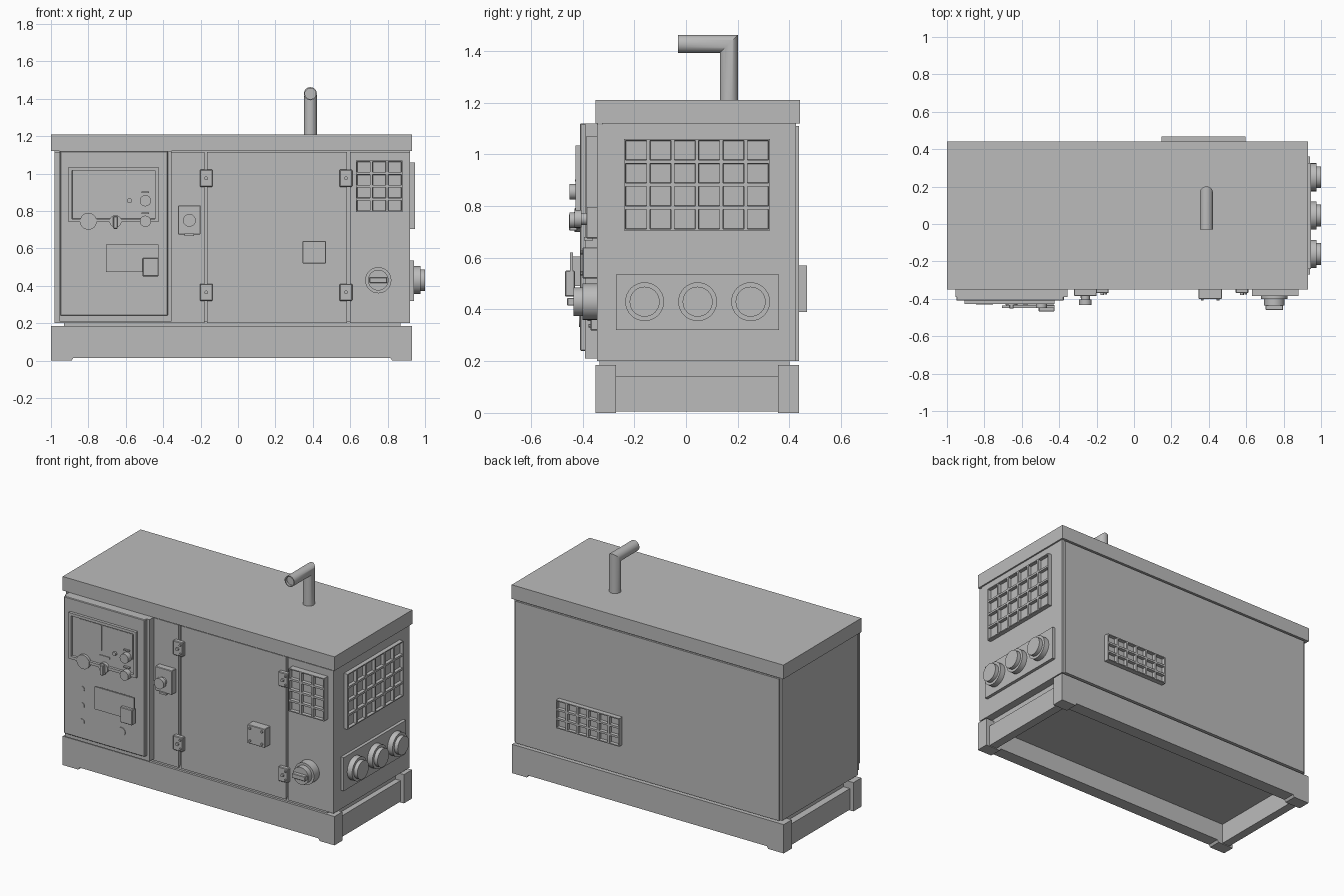
import bpy, bmesh, math
from mathutils import Matrix, Vector

cube = bpy.data.objects.get("Cube")
if cube:
    bpy.data.objects.remove(cube, do_unlink=True)

GREY = (0.5, 0.5, 0.5, 1)
mat = bpy.data.materials.new("plain_grey")
mat.use_nodes = True
mat.diffuse_color = GREY
mat.node_tree.nodes["Principled BSDF"].inputs["Base Color"].default_value = GREY

# Wall frames: local x runs along the wall, y up, z outward
FRONT = Matrix(((1, 0, 0), (0, 0, -1), (0, 1, 0))).to_4x4()
SIDE = Matrix(((0, 0, 1), (1, 0, 0), (0, 1, 0))).to_4x4()
BACK = Matrix(((-1, 0, 0), (0, 0, 1), (0, 1, 0))).to_4x4()


def finish(name, bm, wall=None, smooth=False):
    if wall:
        bm.transform(wall)
    bmesh.ops.recalc_face_normals(bm, faces=bm.faces)
    mesh = bpy.data.meshes.new(name)
    bm.to_mesh(mesh)
    bm.free()
    mesh.materials.append(mat)
    ob = bpy.data.objects.new(name, mesh)
    bpy.context.collection.objects.link(ob)
    if smooth:
        bpy.ops.object.select_all(action='DESELECT')
        ob.select_set(True)
        bpy.context.view_layer.objects.active = ob
        bpy.ops.object.shade_smooth_by_angle(angle=math.radians(35))
    return ob


def box(name, x, y, z, wall=None, bevel=0):
    bm = bmesh.new()
    size = Matrix.Diagonal((x[1] - x[0], y[1] - y[0], z[1] - z[0], 1))
    mid = Matrix.Translation((sum(x) / 2, sum(y) / 2, sum(z) / 2))
    bmesh.ops.create_cube(bm, size=1, matrix=mid @ size)
    if bevel:
        bmesh.ops.bevel(bm, geom=bm.edges[:], offset=bevel, segments=1, affect='EDGES')
    return finish(name, bm, wall)


def disc(name, wall, u, v, radius, low, high, sides=32):
    bm = bmesh.new()
    bmesh.ops.create_cone(bm, cap_ends=True, segments=sides, radius1=radius, radius2=radius,
                          depth=high - low, matrix=Matrix.Translation((u, v, (low + high) / 2)))
    return finish(name, bm, wall, True)


def grille(name, wall, u, v, low, high, cols, rows, bar=0.009, depth=0.02):
    """Raised plate whose grid cells are sunk."""
    bm = bmesh.new()
    place = Matrix.Translation((sum(u) / 2, sum(v) / 2, high)) @ \
        Matrix.Diagonal((u[1] - u[0], v[1] - v[0], 1, 1))
    bmesh.ops.create_grid(bm, x_segments=cols, y_segments=rows, size=0.5, matrix=place)
    cells = bm.faces[:]
    rim = [e for e in bm.edges if e.is_boundary]
    skirt = bmesh.ops.extrude_edge_only(bm, edges=rim)["geom"]
    for vert in skirt:
        if isinstance(vert, bmesh.types.BMVert):
            vert.co.z = low
    bmesh.ops.inset_individual(bm, faces=cells, thickness=bar, depth=0)
    bmesh.ops.inset_individual(bm, faces=cells, thickness=0.002, depth=-depth)
    return finish(name, bm, wall)


# Base: two long rails with feet, joined by end bars
for name, y in (("front_rail", (-0.35, -0.27)), ("back_rail", (0.355, 0.437))):
    profile = [(-1, 0), (-0.89, 0), (-0.88, 0.015), (0.815, 0.015), (0.825, 0),
               (0.93, 0), (0.93, 0.185), (-1, 0.185)]
    bm = bmesh.new()
    face = bm.faces.new([bm.verts.new((px, y[0], pz)) for px, pz in profile])
    out = bmesh.ops.extrude_face_region(bm, geom=[face])["geom"]
    bmesh.ops.translate(bm, vec=(0, y[1] - y[0], 0),
                        verts=[g for g in out if isinstance(g, bmesh.types.BMVert)])
    finish(name, bm)
box("left_crossbar", (0.85, 0.905), (-0.28, 0.36), (0.005, 0.14))
box("right_crossbar", (-0.975, -0.92), (-0.28, 0.36), (0.005, 0.14))
box("plinth", (-0.93, 0.87), (-0.335, 0.40), (0.135, 0.21))

# Housing with separate front doors that leave seams
box("housing", (-0.98, 0.92), (-0.325, 0.425), (0.2, 1.13))
box("back_panel", (-0.965, 0.905), (0.42, 0.437), (0.2, 1.11))
for name, x in (("control_side_panel", (-0.98, -0.18)), ("service_door", (-0.165, 0.583)),
                ("end_panel", (0.598, 0.92))):
    box(name, x, (-0.345, -0.32), (0.2, 1.115))
box("roof", (-1, 0.93), (-0.35, 0.44), (1.12, 1.21))

# Door hinges with bolts
for x in (-0.17, 0.577):
    for z in (0.365, 0.975):
        box("hinge", (x - 0.034, x + 0.034), (z - 0.046, z + 0.046), (0.34, 0.37), FRONT, 0.004)
        disc("hinge_pin", FRONT, x, z, 0.01, 0.36, 0.38, 12)
        for dz in (-0.028, 0.028):
            disc("hinge_bolt", FRONT, x + 0.02, z + dz, 0.007, 0.36, 0.378, 10)

# Control panel
box("control_frame", (-0.955, -0.355), (0.21, 1.12), (0.34, 0.39), FRONT)
box("control_panel", (-0.95, -0.375), (0.24, 1.12), (0.38, 0.41), FRONT, 0.004)
grille("display_frame", FRONT, (-0.905, -0.425), (0.74, 1.035), 0.405, 0.428, 1, 1, 0.025, 0.014)
box("display_screen", (-0.83, -0.455), (0.85, 1.01), (0.41, 0.418), FRONT)
box("display_divider", (-0.68, -0.673), (0.85, 1.01), (0.41, 0.421), FRONT)
box("display_label", (-0.695, -0.62), (0.805, 0.817), (0.41, 0.419), FRONT)
for z in (0.855, 0.745):
    disc("control_knob", FRONT, -0.495, z, 0.03, 0.41, 0.45)
    box("knob_label", (-0.515, -0.475), (z + 0.04, z + 0.048), (0.41, 0.429), FRONT)
disc("small_button", FRONT, -0.58, 0.855, 0.013, 0.41, 0.43, 16)
disc("round_gauge", FRONT, -0.8, 0.745, 0.045, 0.405, 0.431)
disc("lever_base", FRONT, -0.655, 0.745, 0.032, 0.405, 0.433)
box("lever", (-0.667, -0.643), (0.705, 0.77), (0.42, 0.452), FRONT, 0.003)

# Socket cover with its latch
box("socket_base", (-0.685, -0.47), (0.49, 0.605), (0.40, 0.44), FRONT)
box("socket_cover", (-0.705, -0.425), (0.475, 0.62), (0.437, 0.448), FRONT)
box("socket_latch", (-0.51, -0.425), (0.45, 0.55), (0.43, 0.468), FRONT, 0.004)
for z in (0.35, 0.455, 0.56):
    disc("indicator", FRONT, -0.82, z, 0.018, 0.405, 0.414, 20)
disc("lower_indicator", FRONT, -0.54, 0.36, 0.028, 0.405, 0.414, 20)

# Stop button
box("button_plate", (-0.32, -0.2), (0.675, 0.83), (0.34, 0.385), FRONT, 0.003)
box("button_tab", (-0.285, -0.235), (0.667, 0.68), (0.36, 0.395), FRONT)
disc("button_collar", FRONT, -0.26, 0.75, 0.024, 0.38, 0.41)
disc("stop_button", FRONT, -0.26, 0.75, 0.034, 0.405, 0.432)

# Door latch box with corner bolts
box("latch_box", (0.345, 0.47), (0.52, 0.64), (0.34, 0.40), FRONT, 0.003)
for x in (0.365, 0.45):
    for z in (0.54, 0.62):
        disc("latch_bolt", FRONT, x, z, 0.008, 0.395, 0.408, 10)

# Rotary switch
disc("switch_base", FRONT, 0.75, 0.43, 0.07, 0.34, 0.40)
disc("switch_dial", FRONT, 0.75, 0.43, 0.055, 0.395, 0.435)
box("switch_handle", (0.703, 0.797), (0.415, 0.445), (0.43, 0.46), FRONT, 0.003)

# Air grilles
grille("front_grille", FRONT, (0.63, 0.88), (0.795, 1.07), 0.34, 0.385, 3, 4)
grille("side_grille", SIDE, (-0.24, 0.325), (0.705, 1.06), 0.91, 0.947, 6, 4)
grille("back_grille", BACK, (-0.596, -0.147), (0.39, 0.57), 0.43, 0.468, 6, 3)

# Side outlets
box("outlet_plate", (-0.27, 0.36), (0.32, 0.535), (0.91, 0.94), SIDE)
for y in (-0.16, 0.045, 0.25):
    disc("outlet_ring", SIDE, y, 0.43, 0.075, 0.93, 0.975)
    disc("outlet_cap", SIDE, y, 0.43, 0.058, 0.97, 1.0)

# Exhaust: rings lofted through a mitred corner, ending in a shallow bore
R, SIDES, TOP, PY = 0.035, 32, 1.427, 0.166
bm = bmesh.new()
rings = [[], [], [], [], []]
for i in range(SIDES):
    a = math.tau * i / SIDES
    c, s = math.cos(a), math.sin(a)
    x, d = 0.387 + R * c, R * s
    rings[0].append(bm.verts.new((x, PY + d, 1.2)))
    rings[1].append(bm.verts.new((x, PY + d, TOP + d)))
    for ring, k, y in ((2, 1, -0.03), (3, 0.82, -0.03), (4, 0.82, -0.015)):
        rings[ring].append(bm.verts.new((0.387 + R * c * k, y, TOP + d * k)))
for lower, upper in zip(rings, rings[1:]):
    for i in range(SIDES):
        j = (i + 1) % SIDES
        bm.faces.new((lower[i], lower[j], upper[j], upper[i]))
bm.faces.new(rings[0])
bm.faces.new(rings[-1])
finish("exhaust_pipe", bm, None, True)
